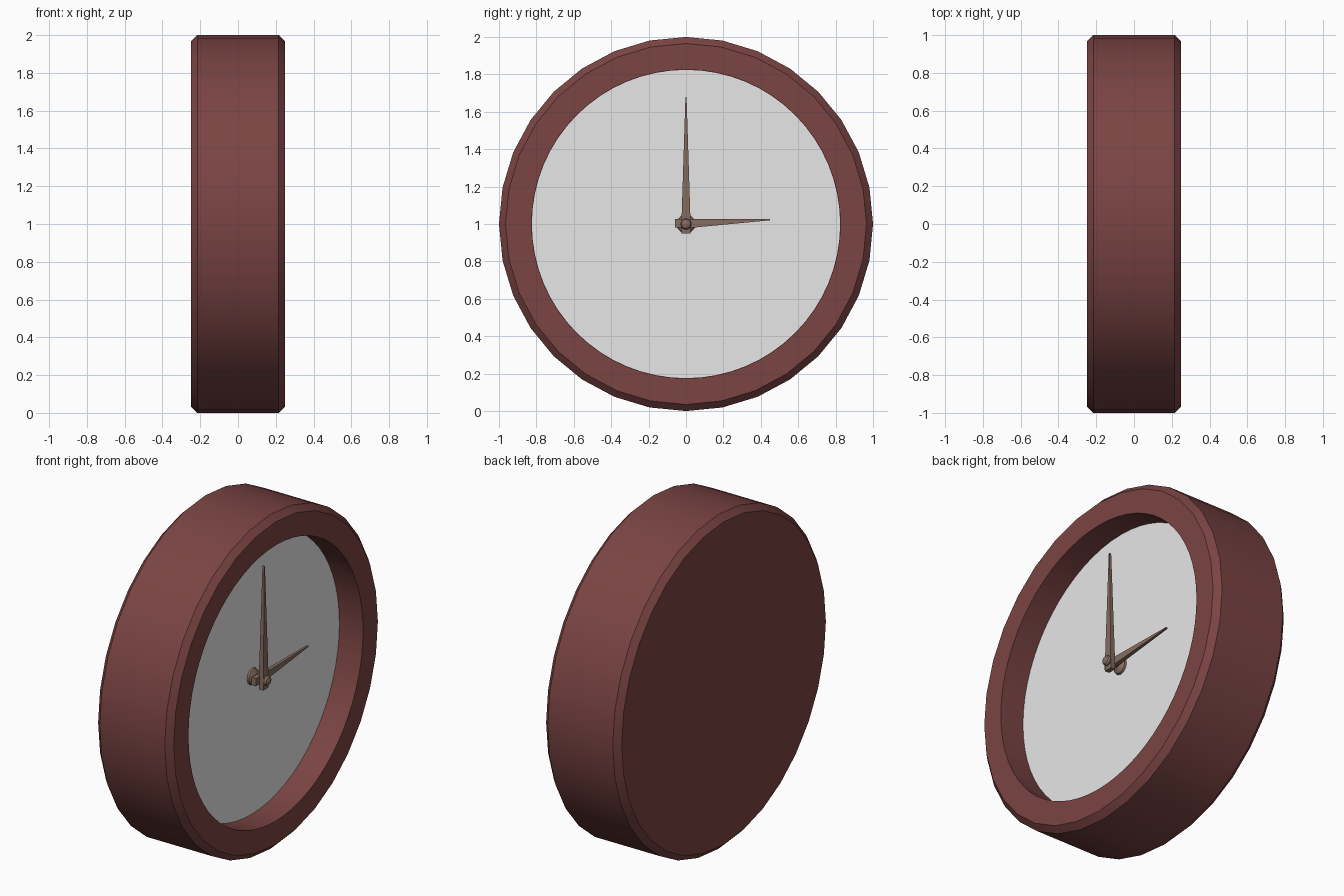
import bpy, bmesh, math

if "Cube" in bpy.data.objects:
    bpy.data.objects.remove(bpy.data.objects["Cube"])

SEG = 64  # round parts; the outer shell has 32 flats (odd points lie on the chords)


def material(name, rgb):
    m = bpy.data.materials.new(name)
    m.diffuse_color = (*rgb, 1.0)
    m.use_nodes = True
    m.node_tree.nodes["Principled BSDF"].inputs["Base Color"].default_value = m.diffuse_color
    return m


WOOD = material("red_brown_case", (0.195, 0.058, 0.056))
FACE = material("pale_grey_face", (0.8, 0.8, 0.8))
HAND = material("brown_hands", (0.235, 0.15, 0.115))


def finish(bm, name, mat, smooth=True):
    bmesh.ops.recalc_face_normals(bm, faces=bm.faces)
    me = bpy.data.meshes.new(name)
    bm.to_mesh(me)
    bm.free()
    me.materials.append(mat)
    ob = bpy.data.objects.new(name, me)
    bpy.context.collection.objects.link(ob)
    if smooth:
        bpy.ops.object.select_all(action='DESELECT')
        ob.select_set(True)
        bpy.context.view_layer.objects.active = ob
        bpy.ops.object.shade_smooth_by_angle(angle=math.radians(30))
    return ob


def lathe(name, profile, mat, seg=SEG, chorded=()):
    """Revolve (x, radius) points around the clock axis, ends capped."""
    bm = bmesh.new()
    rings = []
    for k, (x, r) in enumerate(profile):
        ring = []
        for i in range(seg):
            a = 2 * math.pi * i / seg
            rr = r * math.cos(2 * math.pi / seg) if k in chorded and i % 2 else r
            ring.append(bm.verts.new((x, rr * math.sin(a), 1 + rr * math.cos(a))))
        rings.append(ring)
    for p, q in zip(rings, rings[1:]):
        for i in range(seg):
            j = (i + 1) % seg
            bm.faces.new((p[i], p[j], q[j], q[i]))
    bm.faces.new(rings[0])
    bm.faces.new(rings[-1])
    return finish(bm, name, mat)


def hand(name, outline, x0, x1, tip_x):
    """Tapered hand: (y, z) outline, the points past 0.3 from the pivot are thinner."""
    bm = bmesh.new()
    mid = (x0 + x1) / 2
    layers = []
    for x in (x0, x1):
        layers.append([bm.verts.new((mid + (x - mid) * (tip_x if math.hypot(y, z - 1) > 0.3 else 1), y, z))
                       for y, z in outline])
    a, b = layers
    bm.faces.new(a)
    bm.faces.new(b)
    n = len(outline)
    for i in range(n):
        j = (i + 1) % n
        bm.faces.new((a[i], a[j], b[j], b[i]))
    return finish(bm, name, HAND, smooth=False)


# Chamfered case with a recessed front
lathe("case", [(-0.25, 0.965), (-0.215, 1.0), (0.215, 1.0), (0.25, 0.965),
               (0.25, 0.825), (0.09, 0.825)], WOOD, chorded=(0, 1, 2, 3))

# Dial plate
lathe("dial", [(0.088, 0.824), (0.094, 0.824)], FACE)

# Hub at the dial, shaft and rounded cap
lathe("hub", [(0.092, 0.05), (0.105, 0.047), (0.118, 0.03), (0.122, 0.018), (0.18, 0.018)], HAND, seg=12)
lathe("cap", [(0.178, 0.026), (0.192, 0.03), (0.204, 0.024), (0.211, 0.01)], HAND, seg=12)

# Hands at three o'clock
hand("hour_hand", [(-0.06, 0.98), (0.03, 0.98), (0.45, 1.02), (0.45, 1.026),
                   (-0.06, 1.026)], 0.132, 0.16, 0.4)
hand("minute_hand", [(-0.025, 0.948), (0.025, 0.948), (0.024, 1.02), (0.003, 1.68),
                     (-0.003, 1.68), (-0.024, 1.02)], 0.155, 0.185, 0.4)
